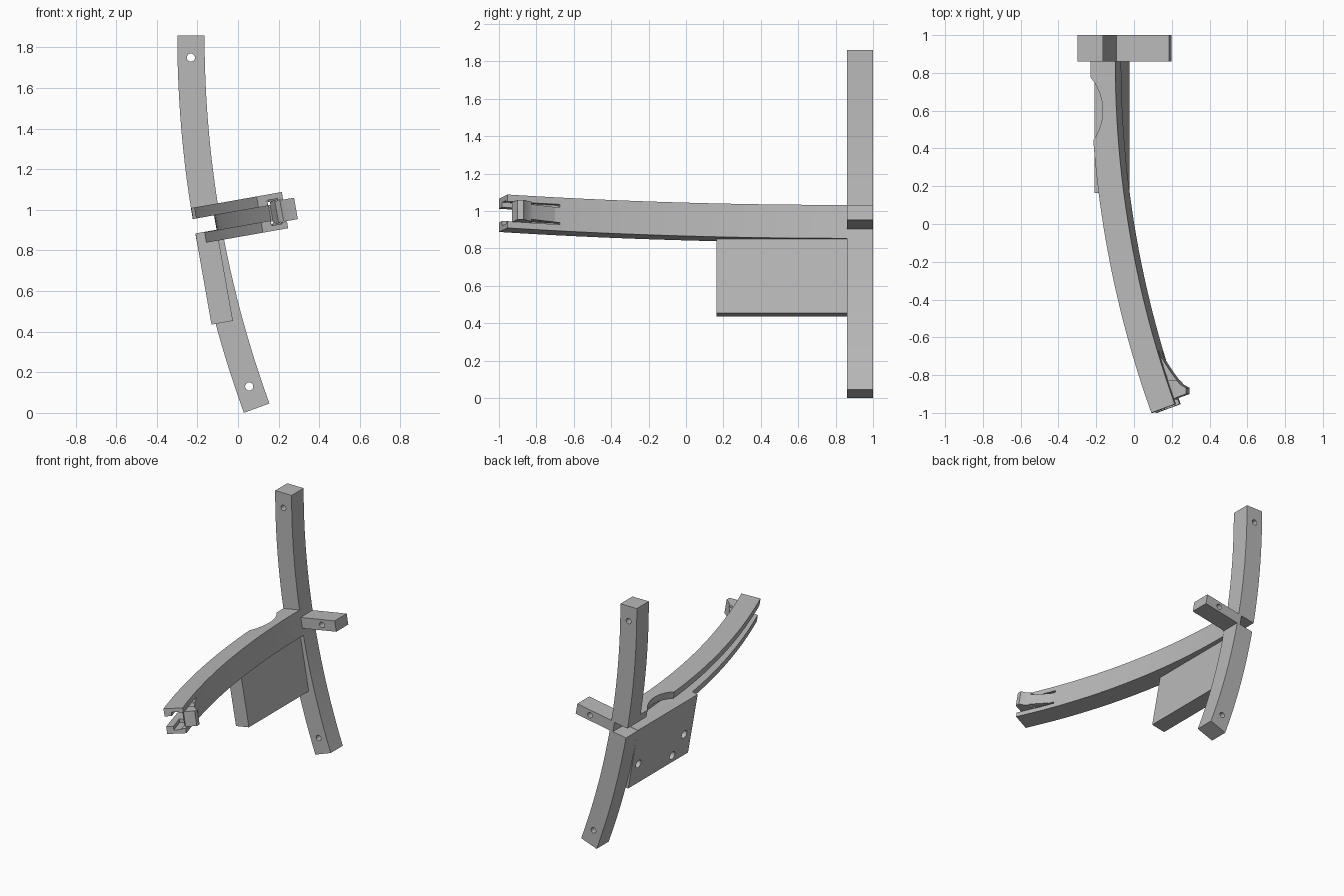
import bpy, bmesh
from math import sin, cos, radians, pi
from mathutils import Matrix, Vector

if "Cube" in bpy.data.objects:
    bpy.data.objects.remove(bpy.data.objects["Cube"], do_unlink=True)

grey = bpy.data.materials.new("matte grey")
grey.use_nodes = True
grey.diffuse_color = (0.48, 0.48, 0.48, 1)
grey.node_tree.nodes["Principled BSDF"].inputs["Base Color"].default_value = grey.diffuse_color

TILT = Matrix.Rotation(radians(-10), 3, 'Y')
R, HALF, SWEEP = 5.37, 0.067, 20      # centre-line radius, half width, degrees
LOW, HIGH = 0.853, 1.034              # arm underside and top
SLOT_LOW, SLOT_HIGH = 0.905, 0.979    # channel in the arm
REAR, BACK = 0.86, 1.0                # depth range of the cross bars

# how a profile point (a, b) and an extrusion height h map to space
PLANES = {
    'top': lambda a, b, h: Vector((a, b, h)),
    'front': lambda a, b, h: Vector((a, h, b)),
    'side': lambda a, b, h: Vector((h, a, b)),
}


def prism(name, points, plane, lo, hi, tilted=True):
    bm = bmesh.new()
    rings = []
    for h in (lo, hi):
        ring = []
        for a, b in points:
            co = PLANES[plane](a, b, h)
            ring.append(bm.verts.new(TILT @ co if tilted else co))
        rings.append(ring)
    bm.faces.new(rings[0])
    bm.faces.new(rings[1])
    n = len(points)
    for i in range(n):
        j = (i + 1) % n
        bm.faces.new((rings[0][i], rings[0][j], rings[1][j], rings[1][i]))
    bmesh.ops.recalc_face_normals(bm, faces=bm.faces)
    mesh = bpy.data.meshes.new(name)
    bm.to_mesh(mesh)
    bm.free()
    mesh.materials.append(grey)
    obj = bpy.data.objects.new(name, mesh)
    bpy.context.collection.objects.link(obj)
    return obj


def rect(a0, a1, b0, b1):
    return [(a0, b0), (a1, b0), (a1, b1), (a0, b1)]


def circle(a, b, r, n=24):
    return [(a + r * cos(2 * pi * i / n), b + r * sin(2 * pi * i / n)) for i in range(n)]


def arc_band(start, top, d0, d1, t0=0, t1=SWEEP, n=24):
    """Curved band; d0 and d1 are distances in from the outer (left-hand) face."""
    angles = [radians(t0 + (t1 - t0) * i / n) for i in range(n + 1)]

    def edge(d):
        r = R + HALF - d
        return [(start + R - r * cos(t), top - r * sin(t)) for t in angles]
    return edge(d0) + edge(d1)[::-1]


def carve(obj, cutters):
    for c in cutters:
        c.hide_render = True
        mod = obj.modifiers.new("cut", 'BOOLEAN')
        mod.operation, mod.solver, mod.object = 'DIFFERENCE', 'EXACT', c
    bpy.context.view_layer.update()
    graph = bpy.context.evaluated_depsgraph_get()
    mesh = bpy.data.meshes.new_from_object(obj.evaluated_get(graph))
    obj.modifiers.clear()
    obj.data = mesh
    for c in cutters:
        bpy.data.objects.remove(c, do_unlink=True)


ARM = 0.0145     # sideways start of the arm centre line
POST = -0.232    # sideways start of the post centre line


def channel():
    return prism("channel_cutter", arc_band(ARM, REAR, -0.2, 0.105, -2.5, 22),
                 'top', SLOT_LOW, SLOT_HIGH)


def arm_cut(d0, d1, t0, t1, lo, hi):
    return prism("arm_cutter", arc_band(ARM, REAR, d0, d1, t0, t1, 4), 'top', lo, hi)


# long curved arm with side channel, scoop and clip window
arm = prism("curved_arm", arc_band(ARM, REAR, 0, 2 * HALF), 'top', LOW, HIGH)
carve(arm, [
    channel(),
    prism("scoop_cutter", circle(-0.256, 0.6, 0.27, 64), 'top', SLOT_LOW + 0.001, 1.2),
    arm_cut(0.05, 0.106, 18.5, 21, 0.88, 1.006),
    arm_cut(0.1, 0.2, 18.4, 21, 0.888, 0.997),
    arm_cut(0.1, 0.2, 16.8, 18.5, 0.888, 0.899),
    arm_cut(0.1, 0.2, 16.8, 18.5, 0.982, 0.997),
])

# springy clip flaring outwards at the arm tip
clip_stem = prism("clip_stem", [(0.316, -0.70), (0.345, -0.745), (0.375, -0.79), (0.402, -0.825),
                                (0.335, -0.825), (0.288, -0.70)], 'top', 0.9, 0.981)
clip_hook = prism("clip_hook", [(0.402, -0.825), (0.425, -0.85), (0.456, -0.868), (0.456, -0.90),
                                (0.40, -0.92), (0.385, -0.93), (0.36, -0.91), (0.335, -0.825)],
                  'top', 0.889, 0.996)

# tall curved post
post = prism("curved_post", arc_band(POST, 1.86, 0, 2 * HALF), 'front', REAR, BACK, False)
carve(post, [channel()] + [
    prism("hole_cutter", circle(x, z, 0.02), 'front', 0.7, 1.2, False)
    for x, z in ((-0.232, 1.75), (0.055, 0.13))])

# short side bar
side_bar = prism("side_bar", rect(0.055, 0.362, SLOT_LOW - 0.002, SLOT_HIGH + 0.002),
                 'front', REAR, BACK)
carve(side_bar, [prism("hole_cutter", circle(0.25, 0.942, 0.02), 'front', 0.7, 1.2)])

# hanging plate with blind holes in its outer face
plate = prism("hanging_plate", rect(-0.053, 0.054, 0.451, 0.907), 'front', 0.163, REAR)
carve(plate, [prism("hole_cutter", circle(y, v, 0.03), 'side', -0.2, 0.03)
              for y, v in ((0.78, 0.612), (0.36, 0.506), (0.25, 0.628))])

bpy.ops.object.select_all(action='DESELECT')
for obj in (arm, post, side_bar, plate, clip_stem, clip_hook):
    obj.select_set(True)
bpy.context.view_layer.objects.active = arm
bpy.ops.object.shade_smooth_by_angle(angle=radians(30))
